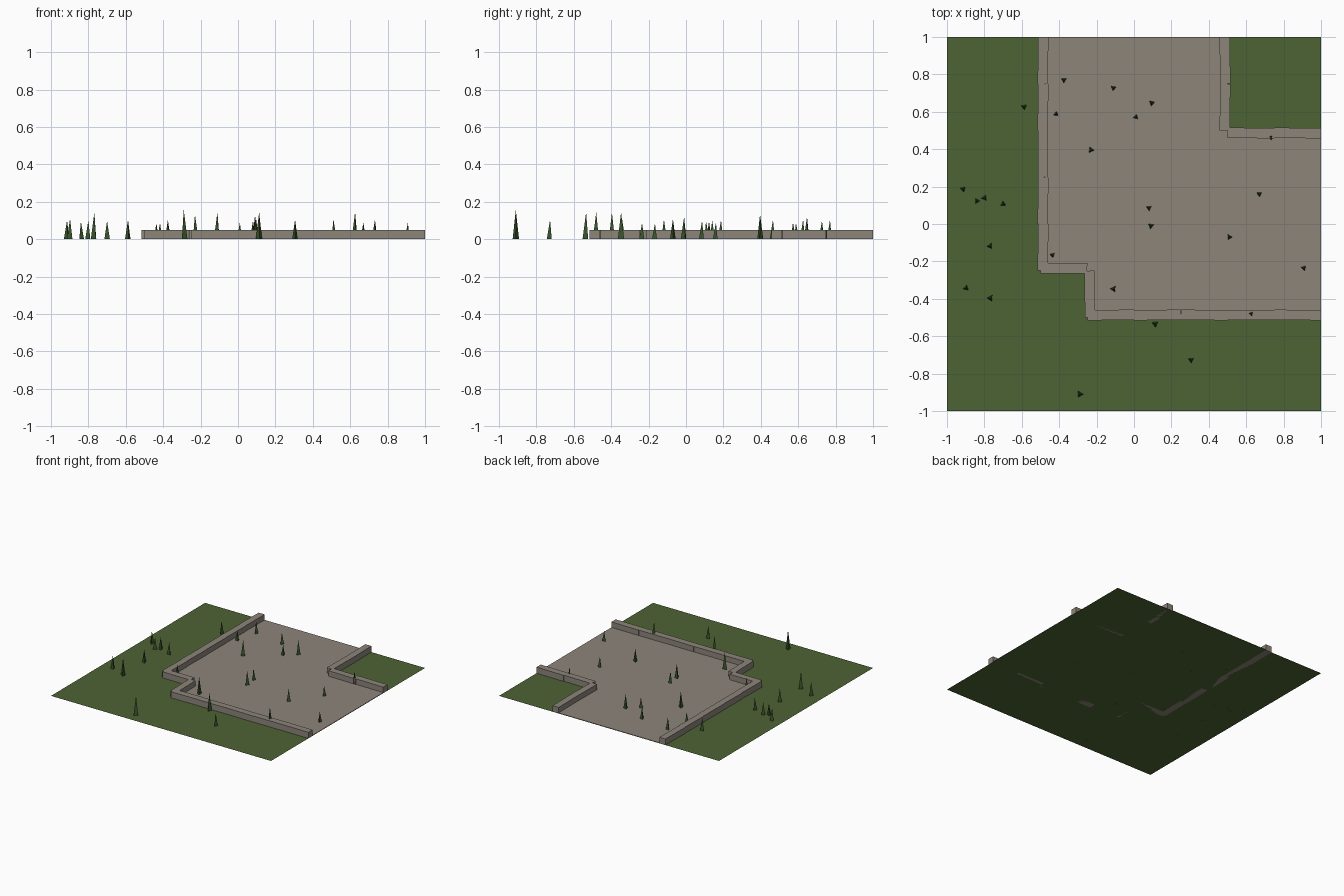
import bpy, bmesh, math, random
from mathutils import Matrix, Vector

if "Cube" in bpy.data.objects:
    bpy.data.objects.remove(bpy.data.objects["Cube"])

random.seed(4)


def material(name, rgb):
    m = bpy.data.materials.new(name)
    m.diffuse_color = (*rgb, 1)
    m.use_nodes = True
    m.node_tree.nodes["Principled BSDF"].inputs["Base Color"].default_value = m.diffuse_color
    return m


GRASS = material("grass green", (0.076, 0.125, 0.034))
STONE = material("stone grey", (0.266, 0.235, 0.195))
PINE = material("pine green", (0.042, 0.090, 0.024))


def finish(bm, name, mat):
    me = bpy.data.meshes.new(name)
    bm.to_mesh(me)
    bm.free()
    me.materials.append(mat)
    ob = bpy.data.objects.new(name, me)
    bpy.context.collection.objects.link(ob)
    return ob


# grass ground sheet
bm = bmesh.new()
bmesh.ops.create_grid(bm, x_segments=1, y_segments=1, size=1)
finish(bm, "grass_ground", GRASS)

# paved floor: one thin slab following the notched plan
plan = [(-0.5, 1), (-0.5, -0.25), (-0.25, -0.25), (-0.25, -0.5),
        (1, -0.5), (1, 0.5), (0.5, 0.5), (0.5, 1)]
bm = bmesh.new()
face = bm.faces.new([bm.verts.new((x, y, 0.001)) for x, y in plan])
ext = bmesh.ops.extrude_face_region(bm, geom=[face])
bmesh.ops.translate(bm, vec=(0, 0, 0.004),
                    verts=[v for v in ext["geom"] if isinstance(v, bmesh.types.BMVert)])
bmesh.ops.recalc_face_normals(bm, faces=bm.faces)
finish(bm, "paved_floor", STONE)

# low walls: quarter-unit blocks just inside the plan edge, slightly crooked
THICK, HEIGHT, INSET, STEP = 0.055, 0.05, 0.0135, 0.25
bm = bmesh.new()
runs = [(plan[i], plan[i + 1]) for i in (0, 1, 2, 3, 5, 6)]
for a, b in runs:
    a, b = Vector(a), Vector(b)
    d = (b - a).normalized()
    inward = Vector((-d.y, d.x))
    for k in range(round((b - a).length / STEP)):
        c = a + d * STEP * (k + 0.5) + inward * INSET
        angle = math.atan2(d.y, d.x) + random.uniform(-0.02, 0.02)
        bmesh.ops.create_cube(bm, size=1, matrix=(
            Matrix.Translation((c.x, c.y, HEIGHT / 2))
            @ Matrix.Rotation(angle, 4, 'Z')
            @ Matrix.Diagonal((STEP, THICK, HEIGHT, 1))))
finish(bm, "stone_walls", STONE)

# pine trees: three-sided spires (x, y, height)
trees = [
    (-0.375, 0.77, 0.105), (-0.11, 0.727, 0.10), (0.095, 0.647, 0.12),
    (-0.588, 0.626, 0.105), (-0.417, 0.588, 0.088), (0.01, 0.572, 0.09),
    (-0.23, 0.396, 0.133), (0.732, 0.465, 0.105), (-0.914, 0.187, 0.103),
    (-0.84, 0.123, 0.095), (-0.80, 0.14, 0.10), (-0.70, 0.107, 0.098),
    (0.67, 0.16, 0.09), (0.08, 0.086, 0.10), (0.09, -0.01, 0.12),
    (0.51, -0.07, 0.108), (-0.77, -0.118, 0.105), (-0.436, -0.166, 0.085),
    (0.908, -0.235, 0.088), (-0.898, -0.342, 0.11), (-0.768, -0.396, 0.142),
    (-0.11, -0.347, 0.145), (0.626, -0.48, 0.145), (0.113, -0.534, 0.145),
    (0.305, -0.727, 0.105), (-0.29, -0.91, 0.157)]
bm = bmesh.new()
for x, y, h in trees:
    bmesh.ops.create_cone(
        bm, cap_ends=True, segments=3, radius1=0.012 + 0.05 * h, radius2=0, depth=h,
        matrix=Matrix.Translation((x, y, h / 2))
        @ Matrix.Rotation(random.uniform(0, math.tau), 4, 'Z'))
bmesh.ops.remove_doubles(bm, verts=bm.verts, dist=1e-5)
finish(bm, "pine_trees", PINE)
